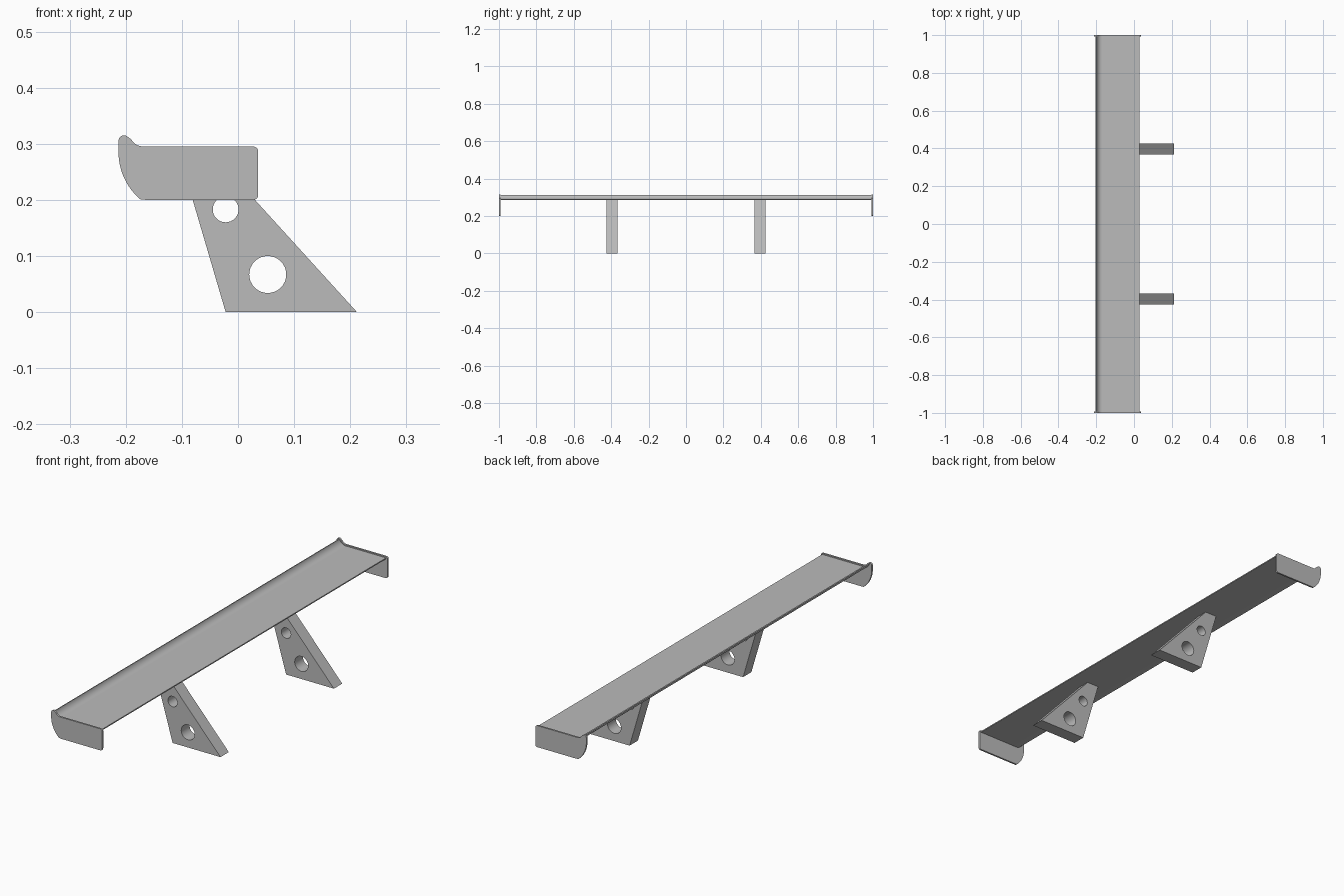
import bpy, bmesh
from math import cos, sin, radians
from mathutils import Vector

cube = bpy.data.objects.get("Cube")
if cube:
    bpy.data.objects.remove(cube, do_unlink=True)

GREY = (0.5, 0.5, 0.5, 1)
grey = bpy.data.materials.new("plain grey")
grey.use_nodes = True
grey.diffuse_color = GREY
grey.node_tree.nodes["Principled BSDF"].inputs["Base Color"].default_value = GREY


def arc(cx, cz, r, start, end, steps=8):
    """Points on an arc in the x-z plane, angles in degrees."""
    angles = [radians(start + (end - start) * i / steps) for i in range(steps + 1)]
    return [(cx + r * cos(a), cz + r * sin(a)) for a in angles]


def prism(name, outline, y0, y1, smooth=True):
    """Extrude an x-z outline from y0 to y1."""
    bm = bmesh.new()
    face = bm.faces.new([bm.verts.new((x, y0, z)) for x, z in outline])
    result = bmesh.ops.extrude_face_region(bm, geom=[face])
    moved = [v for v in result["geom"] if isinstance(v, bmesh.types.BMVert)]
    bmesh.ops.translate(bm, verts=moved, vec=Vector((0, y1 - y0, 0)))
    bmesh.ops.recalc_face_normals(bm, faces=bm.faces[:])
    mesh = bpy.data.meshes.new(name)
    bm.to_mesh(mesh)
    bm.free()
    mesh.materials.append(grey)
    obj = bpy.data.objects.new(name, mesh)
    bpy.context.collection.objects.link(obj)
    select(obj)
    if smooth:
        bpy.ops.object.shade_smooth_by_angle(angle=radians(35))
    return obj


def select(obj):
    bpy.ops.object.select_all(action="DESELECT")
    obj.select_set(True)
    bpy.context.view_layer.objects.active = obj


def drill(obj, x, z, r):
    """Cut a round hole through a part along y."""
    cutter = prism("hole_cutter", arc(x, z, r, 0, 348.75, 31), -1, 1)
    cutter.hide_render = True
    mod = obj.modifiers.new("hole", "BOOLEAN")
    mod.operation = "DIFFERENCE"
    mod.solver = "EXACT"
    mod.object = cutter
    select(obj)
    bpy.ops.object.modifier_apply(modifier=mod.name)
    bpy.data.objects.remove(cutter, do_unlink=True)


# Wing blade: thin flat sheet curling up along its leading edge
upper = arc(-0.168, 0.321, 0.031, 270, 195, 10)
lower = arc(-0.168, 0.321, 0.036, 195, 270, 10)
prism("wing_blade", [(0.029, 0.29)] + upper + lower + [(0.029, 0.285)], -0.995, 0.995)

# End plate outline: swept leading edge, rounded nose and rear corners
plate = (arc(-0.103, 0.285, 0.11, 180, 230, 12)
         + [(-0.163, 0.2)]
         + arc(0.027, 0.209, 0.009, 270, 360, 5)
         + arc(0.027, 0.286, 0.009, 0, 90, 5)
         + arc(-0.168, 0.321, 0.026, 270, 210, 8)
         + arc(-0.203, 0.305, 0.01, 40, 180, 8))

# Stand outline: slanted trapezoid reaching up to the blade
stand = [(-0.022, 0), (0.212, 0), (-0.048, 0.286), (-0.106, 0.286)]

for side, name in ((-1, "front"), (1, "back")):
    prism(name + "_end_plate", plate, side * 0.992, side * 1.0)
    post = prism(name + "_stand", stand, side * 0.367, side * 0.425, smooth=False)
    drill(post, -0.022, 0.183, 0.023)
    drill(post, 0.053, 0.067, 0.033)
    select(post)
    bpy.ops.object.shade_smooth_by_angle(angle=radians(35))
